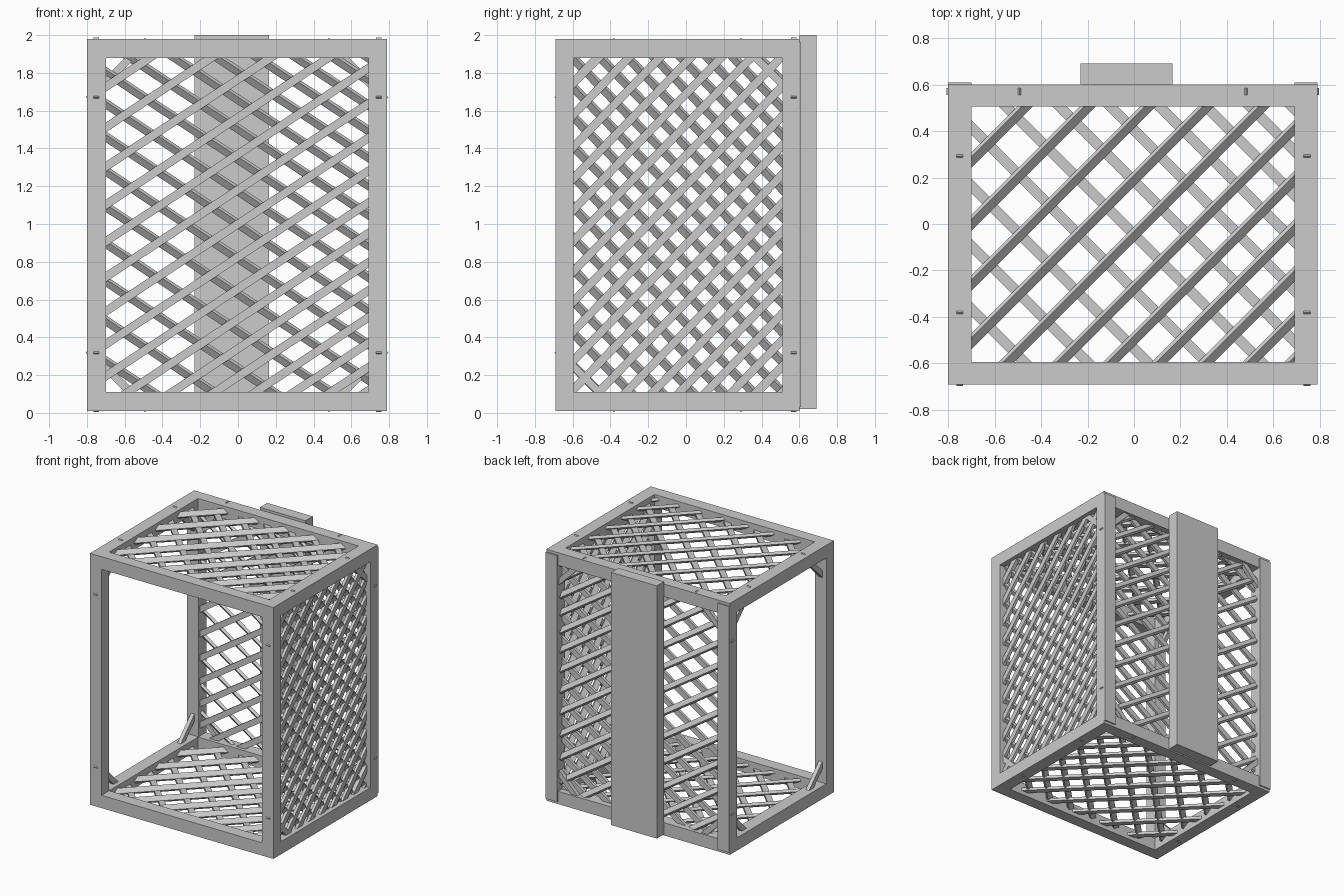
import bpy, bmesh, math
from mathutils import Vector, Matrix

if "Cube" in bpy.data.objects:
    bpy.data.objects.remove(bpy.data.objects["Cube"])


def finish(name, bm):
    me = bpy.data.meshes.new(name)
    bm.to_mesh(me)
    bm.free()
    ob = bpy.data.objects.new(name, me)
    bpy.context.collection.objects.link(ob)
    return ob


def add_box(bm, matrix, size):
    bmesh.ops.create_cube(bm, size=1, matrix=matrix @ Matrix.Diagonal((*size, 1)))


def block(name, lo, hi):
    bm = bmesh.new()
    lo, hi = Vector(lo), Vector(hi)
    add_box(bm, Matrix.Translation((lo + hi) / 2), hi - lo)
    return finish(name, bm)


def axes(d, w, n):
    """Rotation whose columns are the bar's length, width and depth axes."""
    return Matrix((d, w, n)).transposed().to_4x4()


def clip(px, py, dx, dy, hu, hv):
    """Clip an infinite line to the rectangle +-hu, +-hv."""
    t0, t1 = -9, 9
    for p, d, h in ((px, dx, hu), (py, dy, hv)):
        a, b = sorted(((-h - p) / d, (h - p) / d))
        t0, t1 = max(t0, a), min(t1, b)
    return t0, t1


def lattice(name, centre, u, v, hu, hv, slope, step, taper, dark):
    """Two crossing layers of slats; slats on the 'dark' diagonal are twisted."""
    u, v, c = Vector(u), Vector(v), Vector(centre)
    n = u.cross(v)
    bm = bmesh.new()
    for side in (1, -1):
        dx, dy = Vector((1, side * slope)).normalized()
        for k in range(-16, 17):
            e = step * k - taper * k * k
            t0, t1 = clip(e, 0, dx, dy, hu, hv)
            if t1 - t0 < 0.03:
                continue
            tm = (t0 + t1) / 2
            d = u * dx + v * dy
            pos = c + u * (e + dx * tm) + v * (dy * tm) + n * (0.008 * side)
            rot = axes(d, n.cross(d), n)
            if side == dark:
                rot = rot @ Matrix.Rotation(math.radians(40), 4, 'X')
            add_box(bm, Matrix.Translation(pos) @ rot, (t1 - t0, 0.044, 0.022))
    return finish(name, bm)


# Frame posts
for nm, x in (("left", -0.80), ("right", 0.69)):
    block("front_post_" + nm, (x, -0.69, 0.01), (x + 0.1, -0.595, 1.98))
    block("back_post_" + nm, (x, 0.51, 0.03), (x + 0.1, 0.61, 1.96))

# Top and bottom frame rails
for nm, z in (("bottom", 0.01), ("top", 1.88)):
    block(nm + "_front_rail", (-0.80, -0.69, z), (0.79, -0.595, z + 0.1))
    block(nm + "_back_rail", (-0.80, 0.505, z), (0.79, 0.60, z + 0.1))
    for sd, x in (("left", -0.80), ("right", 0.69)):
        block(f"{nm}_{sd}_rail", (x, -0.60, z), (x + 0.1, 0.51, z + 0.1))

# Wide plank on the back
block("back_plank", (-0.23, 0.60, 0.02), (0.165, 0.69, 2.0))

# Lattice panels: floor, roof, right side and back
X, Y, Z = (1, 0, 0), (0, 1, 0), (0, 0, 1)
for nm, z in (("floor_lattice", 0.06), ("roof_lattice", 1.93)):
    lattice(nm, (0, -0.045, z), X, Y, 0.72, 0.575, 1.0, 0.235, 0.005, 1)
lattice("right_lattice", (0.74, -0.045, 1.0), Y, Z, 0.575, 0.91, 1.03, 0.152, 0.001, -1)
lattice("back_lattice", (0, 0.55, 1.0), X, Z, 0.72, 0.91, 0.66, 0.27, 0.005, -1)

# Diagonal corner braces in the left, right and back faces
bm = bmesh.new()
R = 0.165
for z, sz in ((0.01 + R, 1), (1.98 - R, -1)):
    for y, sy in ((-0.69 + R, 1), (0.60 - R, -1)):
        for x in (-0.75, 0.745):
            d = Vector((0, sy, -sz)).normalized()
            n = Vector((1, 0, 0))
            add_box(bm, Matrix.Translation((x, y, z)) @ axes(d, n.cross(d), n),
                    (0.445, 0.04, 0.03))
    for x, sx in ((-0.80 + R, 1), (0.79 - R, -1)):
        d = Vector((sx, 0, -sz)).normalized()
        n = Vector((0, 1, 0))
        add_box(bm, Matrix.Translation((x, 0.57, z)) @ axes(d, n.cross(d), n),
                (0.445, 0.04, 0.03))
finish("corner_braces", bm)
